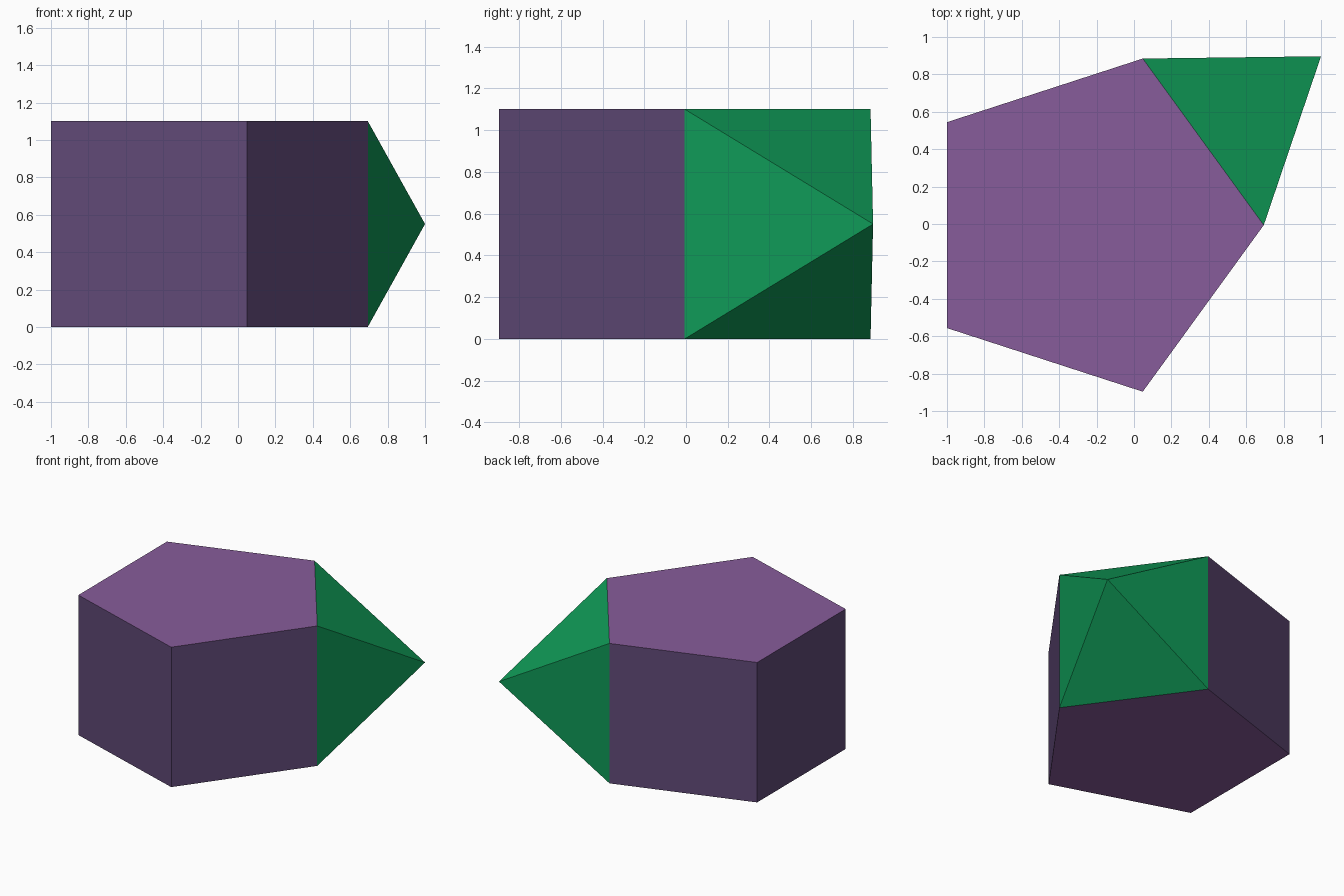
import bpy, bmesh, math
from mathutils import Vector

if "Cube" in bpy.data.objects:
    bpy.data.objects.remove(bpy.data.objects["Cube"])

S = 1.1007                                   # edge length shared by every face
R = S / (2 * math.sin(math.radians(36)))     # pentagon circumradius
A = R * math.cos(math.radians(36))           # pentagon apothem
CENTRE = Vector((-0.2425, -0.006, 0))


def material(name, rgb):
    m = bpy.data.materials.new(name)
    m.diffuse_color = (*rgb, 1)
    m.use_nodes = True
    m.node_tree.nodes["Principled BSDF"].inputs["Base Color"].default_value = m.diffuse_color
    return m


def make_object(name, bm, mats):
    bmesh.ops.recalc_face_normals(bm, faces=bm.faces)
    me = bpy.data.meshes.new(name)
    bm.to_mesh(me)
    bm.free()
    for m in mats:
        me.materials.append(m)
    ob = bpy.data.objects.new(name, me)
    bpy.context.collection.objects.link(ob)
    return ob


def corner(i, z):
    a = math.radians(72 * i)
    return CENTRE + Vector((R * math.cos(a), R * math.sin(a), z))


plum = material("plum caps", (0.244, 0.107, 0.325))
violet = material("violet sides", (0.116, 0.066, 0.183))
green = material("green", (0.005, 0.325, 0.096))

# Pentagonal prism, left open where the pyramid joins
bm = bmesh.new()
low = [bm.verts.new(corner(i, 0)) for i in range(5)]
top = [bm.verts.new(corner(i, S)) for i in range(5)]
bm.faces.new(low[::-1])
bm.faces.new(top)
for i in range(1, 5):
    j = (i + 1) % 5
    bm.faces.new((low[i], low[j], top[j], top[i])).material_index = 1
make_object("pentagonal_prism", bm, [plum, violet])

# Square pyramid of equilateral triangles on the back right side
bm = bmesh.new()
base = [bm.verts.new(corner(i, z)) for i, z in ((0, 0), (1, 0), (1, S), (0, S))]
reach = A + S / math.sqrt(2)
a = math.radians(36)
apex = bm.verts.new(CENTRE + Vector((reach * math.cos(a), reach * math.sin(a), S / 2)))
for i in range(4):
    bm.faces.new((base[i], base[(i + 1) % 4], apex))
make_object("side_pyramid", bm, [green])
